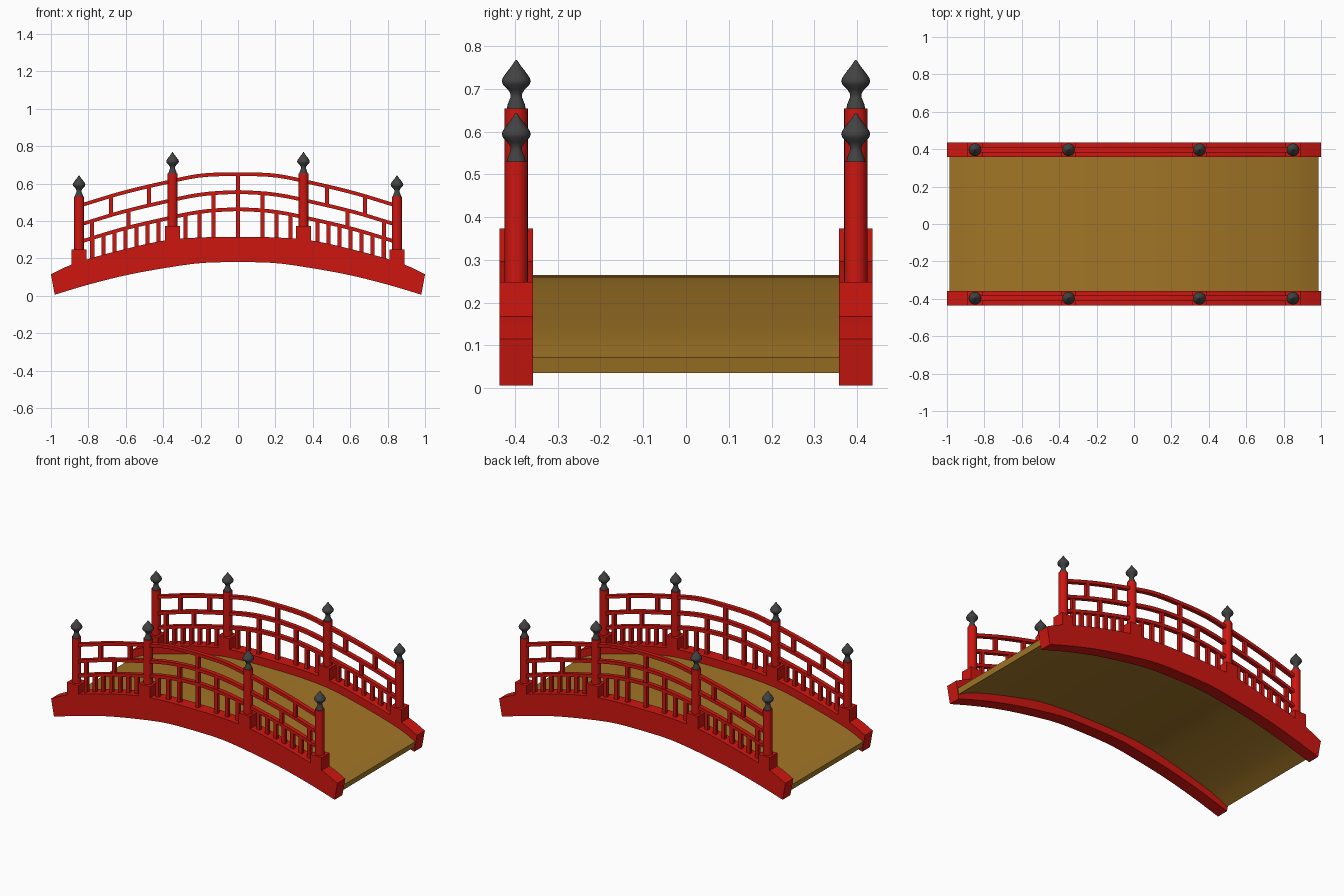
import bpy, bmesh, math

if "Cube" in bpy.data.objects:
    bpy.data.objects.remove(bpy.data.objects["Cube"])

def material(name, rgb):
    m = bpy.data.materials.new(name)
    m.diffuse_color = (*rgb, 1)
    m.use_nodes = True
    m.node_tree.nodes["Principled BSDF"].inputs["Base Color"].default_value = m.diffuse_color
    return m

RED = material("red_paint", (0.62, 0.008, 0.005))
WOOD = material("deck_wood", (0.36, 0.18, 0.02))
DARK = material("dark_metal", (0.055, 0.055, 0.055))
Y = 0.397  # centre line of each side

def curve(pts):
    """Smooth mirrored height function through (x, z) points."""
    p = [(-pts[1][0], pts[1][1])] + pts
    def f(x):
        x = abs(x)
        i = max(1, min(len(p) - 2, sum(q[0] <= x for q in p) - 1))
        (x0, z0), (x1, z1), (x2, z2) = p[i-1], p[i], p[i+1]
        x3, z3 = p[i+2] if i + 2 < len(p) else (2*x2 - x1, 2*z2 - z1)
        h = x2 - x1
        t = (x - x1) / h
        m1, m2 = (z2-z0)/(x2-x0)*h, (z3-z1)/(x3-x1)*h
        return ((2*t**3-3*t*t+1)*z1 + (t**3-2*t*t+t)*m1
                + (3*t*t-2*t**3)*z2 + (t**3-t*t)*m2)
    return f

beam_top = curve([(0, .315), (.2, .312), (.39, .296), (.62, .246), (.885, .17), (1, .115)])
beam_bot = curve([(0, .18), (.2, .175), (.4, .147), (.6, .11), (.8, .06), (1, 0)])
rail = curve([(0, .65), (.2, .643), (.39, .605), (.62, .55), (.83, .487)])
rails = [lambda x, d=d: rail(x) - d - (.007 * min(abs(x), .2) / .2 if d else 0) for d in (0, .095, .187)]

def finish(me_name, bm, mat, angle=30):
    bmesh.ops.recalc_face_normals(bm, faces=bm.faces)
    me = bpy.data.meshes.new(me_name)
    bm.to_mesh(me)
    bm.free()
    ob = bpy.data.objects.new(me_name, me)
    bpy.context.collection.objects.link(ob)
    me.materials.append(mat)
    bpy.context.view_layer.objects.active = ob
    ob.select_set(True)
    bpy.ops.object.shade_smooth_by_angle(angle=math.radians(angle))
    ob.select_set(False)
    return ob

def strip(name, top, bot, x_top, x_bot, y0, y1, mat, n=32):
    """Arched bar between two height functions."""
    bm = bmesh.new()
    rings = []
    for i in range(n + 1):
        s = 2 * i / n - 1
        a, b = s * x_top, s * x_bot
        rings.append([bm.verts.new(c) for c in ((a, y0, top(a)), (a, y1, top(a)),
                                                (b, y1, bot(b)), (b, y0, bot(b)))])
    for r, q in zip(rings, rings[1:]):
        for k in range(4):
            bm.faces.new((r[k], r[(k+1) % 4], q[(k+1) % 4], q[k]))
    bm.faces.new(rings[0])
    bm.faces.new(rings[-1])
    return finish(name, bm, mat)

def box(name, x0, x1, y, w, z0, z1):
    bm = bmesh.new()
    bmesh.ops.create_cube(bm, size=1)
    for v in bm.verts:
        v.co = ((x0+x1)/2 + v.co.x*(x1-x0), y + v.co.y*w, (z0+z1)/2 + v.co.z*(z1-z0))
    return finish(name, bm, RED)

def lathe(name, profile, x, y, z, mat, n=20):
    bm = bmesh.new()
    rings = [[bm.verts.new((x + r*math.cos(2*math.pi*k/n), y + r*math.sin(2*math.pi*k/n), z + h))
              for k in range(n)] for r, h in profile]
    for a, b in zip(rings, rings[1:]):
        for k in range(n):
            bm.faces.new((a[k], a[(k+1) % n], b[(k+1) % n], b[k]))
    bm.faces.new(rings[0])
    bm.faces.new(rings[-1])
    return finish(name, bm, mat, 40)

# arched deck
strip("deck", lambda x: beam_top(x) - .05, lambda x: beam_top(x) - .09,
      .987, .98, -.362, .362, WOOD)

FINIAL = [(.022, 0), (.02, .01), (.014, .025), (.013, .034), (.02, .045), (.031, .056),
          (.034, .064), (.031, .073), (.021, .087), (.01, .101), (.0015, .114)]
# balusters: (x, lower level, upper level), levels 0 = beam, 1..3 = rails going up
BARS = [(0, 0, 3), (.13, 0, 2), (.205, 0, 1), (.28, 0, 1),
        (.475, 2, 3), (.68, 2, 3), (.585, 1, 2), (.78, 1, 2)]
BARS += [(.425 + .059 * i, 0, 1) for i in range(7)]
levels = [lambda x: beam_top(x) - .01] + rails[::-1]

for side, y in (("front", -Y), ("back", Y)):
    # side beam
    strip(side + "_beam", beam_top, beam_bot, 1, .98, y - .039, y + .039, RED)
    # three rails
    for i, f in enumerate(rails):
        strip(f"{side}_rail_{i+1}", lambda x: f(x) + .01, lambda x: f(x) - .01,
              .84, .84, y - .0135, y + .0135, RED)
    for sx in (-1, 1):
        # posts with square bases and finials
        for px, block, top in ((.35, .374, .654), (.85, .248, .53)):
            x = sx * px
            box(side + "_post_base", x - .04, x + .04, y, .078, beam_top(px) - .08, block)
            lathe(side + "_post", [(.027, block - .01), (.027, top)], x, y, 0, RED)
            lathe(side + "_finial", FINIAL, x, y, top, DARK)
        # small uprights between the rails
        for bx, lo, hi in BARS:
            if bx == 0 and sx < 0:
                continue
            box(side + "_baluster", sx*bx - .011, sx*bx + .011, y, .022,
                levels[lo](bx), levels[hi](bx))
